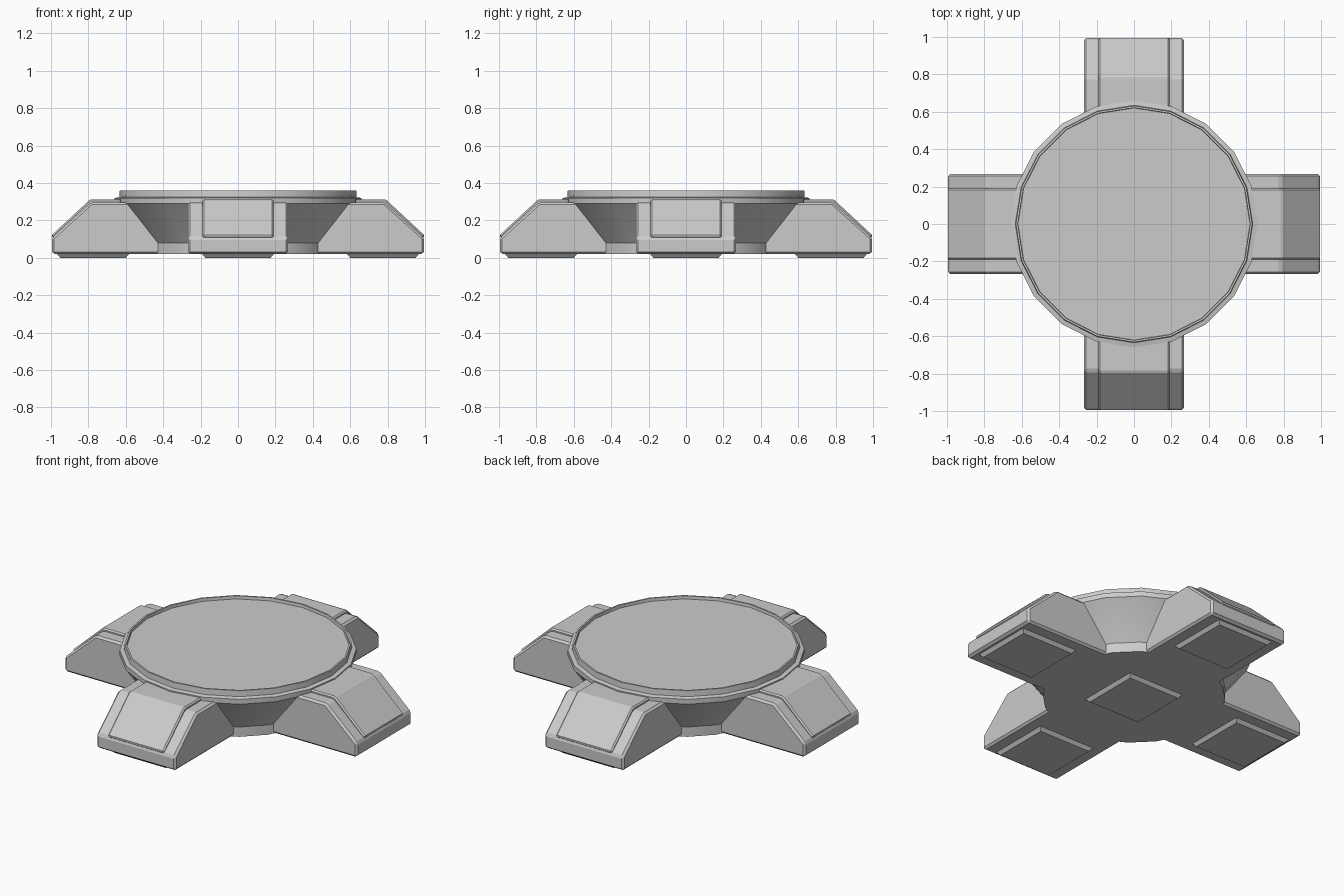
import bpy, bmesh
from math import pi, sin, cos, radians
from mathutils import Matrix

if "Cube" in bpy.data.objects:
    bpy.data.objects.remove(bpy.data.objects["Cube"])


def finish(name, bm, angle=0.0, bevel=0.0):
    """Turn a bmesh into an object, spun about z, with an optional edge bevel."""
    bmesh.ops.recalc_face_normals(bm, faces=bm.faces[:])
    bmesh.ops.rotate(bm, verts=bm.verts[:], cent=(0, 0, 0), matrix=Matrix.Rotation(angle, 3, 'Z'))
    mesh = bpy.data.meshes.new(name)
    bm.to_mesh(mesh)
    bm.free()
    ob = bpy.data.objects.new(name, mesh)
    bpy.context.collection.objects.link(ob)
    if bevel:
        mod = ob.modifiers.new("edge_bevel", 'BEVEL')
        mod.width = bevel
        mod.segments = 1
        mod.limit_method = 'ANGLE'
        mod.angle_limit = radians(30)
    return ob


def lathe(name, profile, sides=20):
    """Capped stack of polygon rings given as (radius, z)."""
    bm = bmesh.new()
    rings = [[bm.verts.new((r * cos(2 * pi * i / sides), r * sin(2 * pi * i / sides), z))
              for i in range(sides)] for r, z in profile]
    for a, b in zip(rings, rings[1:]):
        for i in range(sides):
            j = (i + 1) % sides
            bm.faces.new((a[i], a[j], b[j], b[i]))
    bm.faces.new(rings[0])
    bm.faces.new(rings[-1])
    return finish(name, bm)


def prism(name, profile, half_width, angle, bevel):
    """Side profile in (x, z), extruded across y."""
    bm = bmesh.new()
    near = [bm.verts.new((x, -half_width, z)) for x, z in profile]
    far = [bm.verts.new((x, half_width, z)) for x, z in profile]
    bm.faces.new(near)
    bm.faces.new(far)
    n = len(profile)
    for i in range(n):
        j = (i + 1) % n
        bm.faces.new((near[i], near[j], far[j], far[i]))
    return finish(name, bm, angle, bevel)


def pad(name, x, angle=0.0):
    """Shallow square foot, tapered towards the ground."""
    bm = bmesh.new()
    bmesh.ops.create_cube(bm, size=1)
    for v in bm.verts:
        low = v.co.z < 0
        h = 0.175 if low else 0.195
        v.co = (x + 2 * h * v.co.x, 2 * h * v.co.y, 0.0 if low else 0.024)
    return finish(name, bm, angle)


# Round platform: straight foot, flared bowl, flange and shallow rimmed top
platform = lathe("platform", [(0.51, 0.02), (0.51, 0.08), (0.655, 0.285), (0.66, 0.29),
                              (0.66, 0.32), (0.635, 0.325), (0.632, 0.36),
                              (0.622, 0.36), (0.62, 0.342)])
bpy.context.view_layer.objects.active = platform
platform.select_set(True)
bpy.ops.object.shade_smooth_by_angle(angle=radians(20))
platform.select_set(False)

# Centre pad under the platform
pad("centre_pad", 0.0)

# Four legs, each with a raised top panel and a foot pad
leg_profile = [(0.35, 0.02), (0.99, 0.02), (0.995, 0.035), (0.995, 0.108), (0.785, 0.297), (0.35, 0.297)]
panel_profile = [(0.50, 0.27), (0.76, 0.27), (0.96, 0.09), (0.985, 0.105), (1.0, 0.118),
                 (0.79, 0.313), (0.50, 0.313)]
for i, side in enumerate(("right", "back", "left", "front")):
    turn = i * pi / 2
    prism(side + "_leg", leg_profile, 0.268, turn, 0.012)
    prism(side + "_leg_panel", panel_profile, 0.19, turn, 0.008)
    pad(side + "_foot_pad", 0.775, turn)
